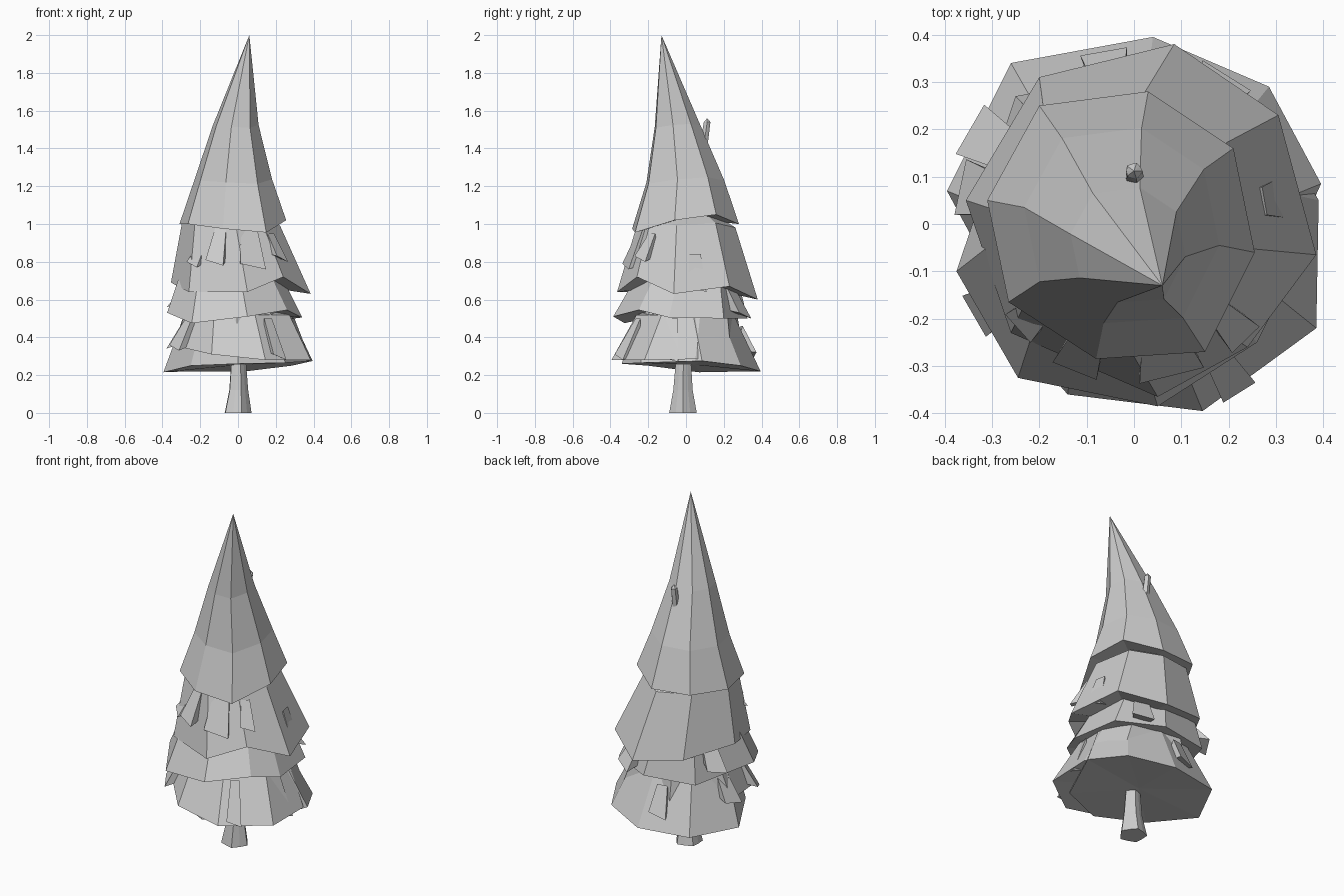
import bpy
from math import cos, sin, pi, radians


def make(name, verts, faces):
    mesh = bpy.data.meshes.new(name)
    mesh.from_pydata(verts, [], faces)
    mesh.update()
    ob = bpy.data.objects.new(name, mesh)
    bpy.context.collection.objects.link(ob)
    return ob


def skin(name, rings, top, bottom):
    """Join equal-sized rings (bottom to top), closing each end on a point."""
    n = len(rings[0])
    verts = [p for r in rings for p in r] + [bottom, top]
    lo, hi, last = len(verts) - 2, len(verts) - 1, (len(rings) - 1) * n
    faces = []
    for i in range(n):
        j = (i + 1) % n
        for k in range(0, last, n):
            faces.append((k + i, k + j, k + n + j, k + n + i))
        faces += [(j, i, lo), (last + i, last + j, hi)]
    return make(name, verts, faces)


def tier(name, rim, levels, top, lift=0.03):
    """Ragged skirt: the rim is shrunk to each (z, centre x, centre y, scale)."""
    n = len(rim)
    cx, cy, cz = (sum(p[a] for p in rim) / n for a in range(3))
    rings = [rim]
    for z, x, y, s in levels:
        rings.append([(x + (p[0] - cx) * s, y + (p[1] - cy) * s,
                       z + (p[2] - cz) * s * 0.5) for p in rim])
    return skin(name, rings, top, (cx, cy, cz + lift))


# Tall leaning crown
tier("crown", [(-.31, .05, 1.0), (-.265, -.165, 1.0), (-.08, -.285, .975),
               (.15, -.27, .955), (.255, -.06, 1.02), (.21, .16, 1.05),
               (.03, .28, 1.0), (-.20, .25, 1.01)],
     [(1.23, -.025, -.005, .73), (1.52, -.012, -.045, .43)], (.06, -.13, 2.0))

# Skirts below the crown
tier("upper_skirt", [(-.355, .05, .69), (-.26, -.23, .64), (.05, -.365, .64),
                     (.24, -.26, .72), (.385, -.065, .63), (.305, .23, .67),
                     (.085, .38, .60), (-.20, .31, .65)],
     [(1.0, -.025, .0, .70)], (-.02, 0, 1.15))
tier("middle_skirt", [(-.375, -.1, .53), (-.245, -.325, .475), (.05, -.385, .51),
                      (.26, -.25, .545), (.34, -.09, .505), (.30, .2, .50),
                      (.05, .325, .50), (-.25, .27, .50)],
     [(.70, -.01, -.01, .78)], (-.01, 0, .80))
tier("front_skirt", [(-.34, .06, .36), (-.31, -.17, .35), (-.14, -.36, .31),
                     (.145, -.395, .28), (.385, -.22, .28), (.39, .05, .285),
                     (.28, .24, .29), (-.1, .3, .36)],
     [(.53, .01, -.01, .76)], (0, 0, .62), 0)
tier("lower_skirt", [(-.395, .07, .215), (-.25, -.2, .25), (.0, -.34, .26),
                     (.25, -.24, .265), (.395, .085, .275), (.285, .29, .25),
                     (.04, .395, .22), (-.26, .34, .22)],
     [(.53, 0, .01, .70)], (0, 0, .60), .01)

# Trunk flares at the foot, its tip pokes out at the back of the crown
trunk = []
for x, y, z, r in [(-.005, -.016, 0, .071), (0, -.016, .12, .05),
                   (0, -.014, .26, .04), (0, .02, .9, .03), (0, .112, 1.54, .017)]:
    trunk.append([(x + r * (1 + .08 * (-1) ** i) * cos(i * pi / 5),
                   y + r * (1 + .08 * (-1) ** i) * sin(i * pi / 5), z)
                  for i in range(10)])
skin("trunk", trunk, (0, .112, 1.56), (-.005, -.016, 0))


# Small wedge-shaped branch tufts pushed through the skirts
def tuft(name, deg, z_top, z_low, r_top, r_low, half):
    a = radians(deg)

    def at(r, t, z):
        return (r * cos(a) - t * sin(a), r * sin(a) + t * cos(a), z)
    verts = [at(r_top, -half * .6, z_top), at(r_top, half * .6, z_top),
             at(r_low, half, z_low), at(r_low, -half, z_low + .03),
             at(r_low - .12, half * .6, z_low + .04),
             at(r_low - .12, -half * .6, z_low + .05)]
    return make(name, verts, [(0, 1, 2, 3), (1, 4, 2), (0, 3, 5),
                              (2, 4, 5, 3), (0, 5, 4, 1)])


tufts = [(248, .99, .78, .24, .335, .05), (284, .99, .76, .24, .33, .07),
         (314, .95, .80, .25, .34, .04), (222, .90, .77, .25, .33, .04),
         (10, .84, .64, .28, .34, .05), (168, .50, .34, .28, .375, .06),
         (210, .52, .33, .29, .39, .05), (302, .50, .28, .30, .42, .04),
         (150, .72, .56, .27, .40, .06), (58, .68, .50, .27, .37, .06),
         (345, .50, .27, .30, .385, .06), (100, .46, .29, .30, .37, .05)]
for i, t in enumerate(tufts):
    tuft(f"branch_tuft_{i + 1}", *t)
